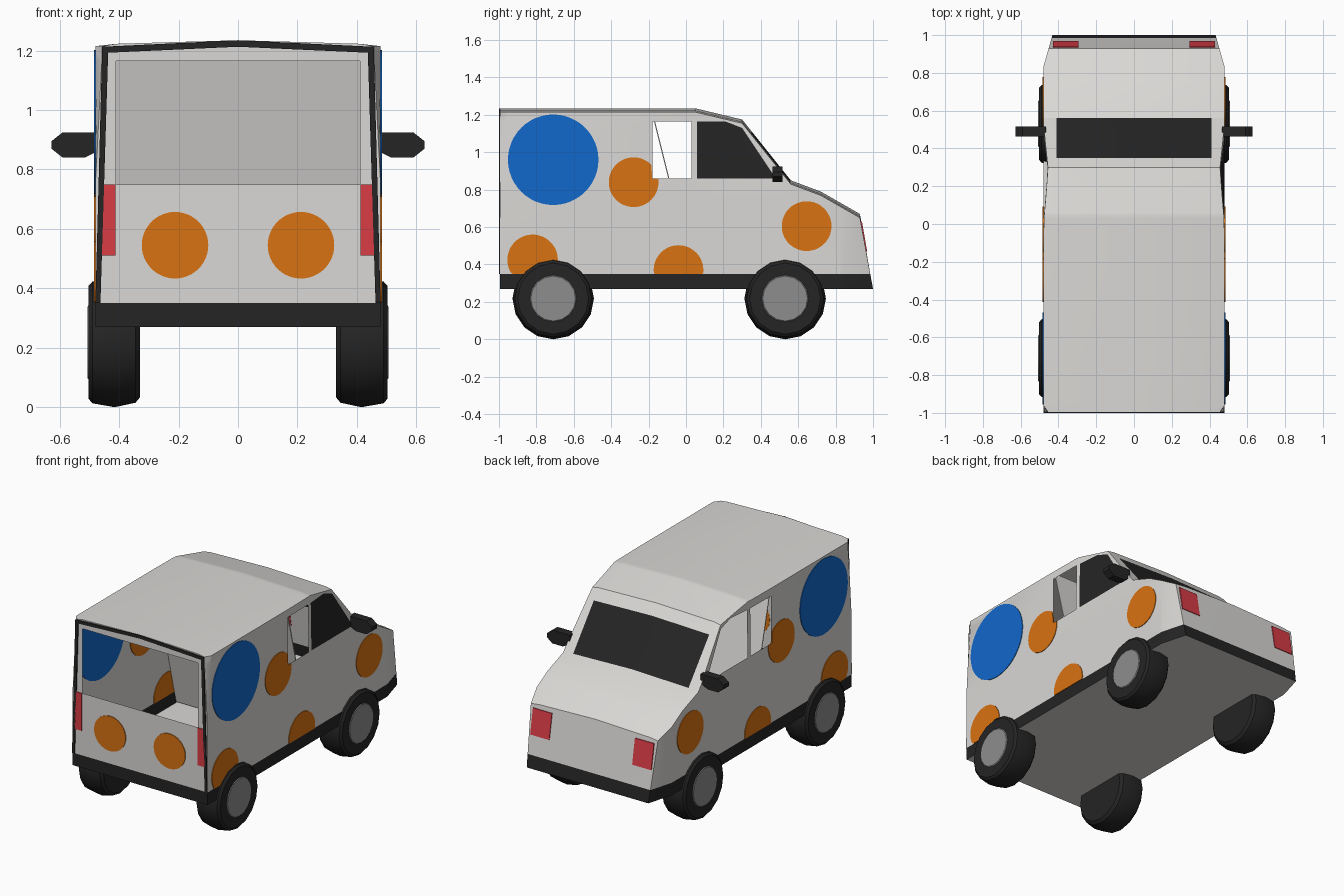
import bpy, bmesh, math
from mathutils import Vector, Matrix

if "Cube" in bpy.data.objects:
    bpy.data.objects.remove(bpy.data.objects["Cube"])


def material(name, r, g, b):
    m = bpy.data.materials.new(name)
    m.diffuse_color = (r, g, b, 1)
    m.use_nodes = True
    m.node_tree.nodes["Principled BSDF"].inputs["Base Color"].default_value = m.diffuse_color
    return m


WHITE = material("white paint", 0.70, 0.69, 0.67)
DARK = material("dark trim", 0.018, 0.018, 0.018)
GREY = material("wheel grey", 0.27, 0.27, 0.27)
RED = material("red lamp", 0.70, 0.045, 0.06)
ORANGE = material("orange paint", 0.70, 0.17, 0.006)
BLUE = material("blue paint", 0.006, 0.14, 0.60)


def finish(name, bm, *mats, smooth=True):
    me = bpy.data.meshes.new(name)
    bm.to_mesh(me)
    bm.free()
    for m in mats:
        me.materials.append(m)
    ob = bpy.data.objects.new(name, me)
    bpy.context.collection.objects.link(ob)
    if smooth:
        bpy.ops.object.select_all(action='DESELECT')
        ob.select_set(True)
        bpy.context.view_layer.objects.active = ob
        bpy.ops.object.shade_smooth_by_angle(angle=math.radians(30))
    return ob


def prism(name, polys, depth, mat):
    """Extrude each polygon by the depth vector."""
    bm = bmesh.new()
    for pts in polys:
        base = [bm.verts.new(p) for p in pts]
        top = [bm.verts.new(Vector(p) + Vector(depth)) for p in pts]
        bm.faces.new(base)
        bm.faces.new(top)
        for i in range(len(pts)):
            j = (i + 1) % len(pts)
            bm.faces.new((base[i], base[j], top[j], top[i]))
    bmesh.ops.recalc_face_normals(bm, faces=bm.faces)
    return finish(name, bm, mat, smooth=False)


# Body shell: side profile lofted across x
W = 0.48
REAR = -0.994
profile = [(REAR, .27), (REAR, .35), (REAR, 1.235), (.05, 1.235), (.3, 1.175),
           (.56, .85), (.72, .79), (.93, .67), (.985, .35), (1, .27)]
columns = [(-W, .02), (-.41, .012), (0, 0), (.41, .012), (W, .02)]
bm = bmesh.new()
rows = [[bm.verts.new((x, y, z - (d if z > .5 else 0))) for x, d in columns]
        for y, z in profile]
for i, a in enumerate(rows):
    b = rows[(i + 1) % len(rows)]
    for k in range(4):
        bm.faces.new((a[k], a[k + 1], b[k + 1], b[k]))
for k in (0, 4):
    bm.faces.new([r[k] for r in rows])


def is_wall(f):
    return all(abs(v.co.x) > W - .001 for v in f.verts)


def cut(co, no, walls_only=False):
    faces = [f for f in bm.faces if is_wall(f) or not walls_only]
    geom = set(faces)
    for f in faces:
        geom.update(f.edges)
        geom.update(f.verts)
    bmesh.ops.bisect_plane(bm, geom=list(geom), dist=1e-5, plane_co=co, plane_no=no)


for y in (.56, .83, -.18, .03, .06, .35, -.96):
    cut((0, y, 0), (0, 1, 0))
for z in (.35, .75, .86, 1.165):
    cut((0, 0, z), (0, 0, 1))
cut((0, .3, 1.13), (0, .27, .18), True)
cut((0, .3, 1.13), (0, .035, .09), True)
bmesh.ops.recalc_face_normals(bm, faces=bm.faces)

# Colour by rule, and open the unglazed windows
holes = []
for f in bm.faces:
    c = f.calc_center_median()
    if c.z < .35 and abs(f.normal.z) < .8:
        f.material_index = 1
    if is_wall(f) and .86 < c.z < 1.165:
        in_cab = (c.y > .06 and (c.y - .3) * .27 + (c.z - 1.13) * .18 < 0
                  and (c.y - .3) * .035 + (c.z - 1.13) * .09 < 0)
        if -.18 < c.y < .03 or (in_cab and c.x < 0):
            holes.append(f)
        elif in_cab:
            f.material_index = 1
    elif abs(c.x) < .41:
        if f.normal.y < -.9 and .75 < c.z < 1.165:
            holes.append(f)
        elif .35 < c.y < .56 and c.z > .8:
            f.material_index = 1
bmesh.ops.delete(bm, geom=holes, context='FACES')

# Taper the nose, the cab sides and the rear edge
for v in bm.verts:
    p = v.co
    if p.y > .83:
        p.x *= 1 - .1 * (p.y - .83) / .17
    if abs(p.x) > .45:
        if p.y > 0 and p.z > .86:
            p.x *= 1 - .06 * min(p.y / .3, 1) * (p.z - .86) / .35
        if p.y < -.98 and p.z > .75:
            p.x *= 1 - .05 * (p.z - .75) / .46
finish("van_body", bm, WHITE, DARK)

# Sloping partition behind the cab
prism("cab_partition", [[(-.475, -.18, 1.2), (.475, -.18, 1.2),
                         (.475, .05, .28), (-.475, .05, .28)]], (0, .006, 0), WHITE)

# Dark frame round the rear doors
outer = [(-.48, .35), (-.457, 1.213), (0, 1.235), (.457, 1.213), (.48, .35)]
inner = [(-.463, .35), (-.437, 1.193), (0, 1.213), (.437, 1.193), (.463, .35)]
prism("rear_door_frame",
      [[(p[0], -1, p[1]) for p in (outer[i], outer[i + 1], inner[i + 1], inner[i])]
       for i in range(4)], (0, .008, 0), DARK)


def ring(cy, cz, r, n=48):
    return [(cy + r * math.cos(2 * math.pi * i / n), cz + r * math.sin(2 * math.pi * i / n))
            for i in range(n)]


def side_spot(cy, cz, r):
    """Circle clipped by the sill and the side window corner."""
    out = []
    for y, z in ring(cy, cz, r):
        p = (-.18, .86) if (y > -.18 and z > .86 and y < .03) else (y, max(z, .35))
        if not out or p != out[-1]:
            out.append(p)
    return out


def front_y(z):
    return .93 + (.67 - z) / .32 * .055


spots = [("blue_spot", -.71, .96, .242, BLUE), ("window_spot", -.28, .84, .133, ORANGE),
         ("front_spot", .645, .605, .133, ORANGE), ("sill_spot", -.04, .37, .133, ORANGE),
         ("rear_wheel_spot", -.82, .425, .135, ORANGE)]
tyre = [(.33, 0), (.33, .185), (.345, .203), (.415, .218), (.49, .205), (.503, .19),
        (.503, .125), (.507, .12), (.507, 0)]
mirror = [(.465, .865), (.515, .84), (.59, .84), (.628, .87), (.628, .895),
          (.59, .925), (.465, .925)]

for side, s in (("right", 1), ("left", -1)):
    # Painted spots on the side walls, showing inside too
    for name, cy, cz, r, mat in spots:
        prism(f"{side}_{name}", [[(s * W - .004, y, z) for y, z in side_spot(cy, cz, r)]],
              (.008, 0, 0), mat)
    # Rear door spots and lamps
    prism(f"{side}_rear_door_spot", [[(x, -.999, z) for x, z in ring(s * .212, .545, .112)]],
          (0, .006, 0), ORANGE)
    prism(f"{side}_tail_lamp", [[(s * x, -1, z) for x, z in
          ((.412, .51), (.463, .51), (.463, .75), (.412, .75))]], (0, .008, 0), RED)
    prism(f"{side}_head_lamp", [[(s * x, front_y(z) - .004, z) for x, z in
          ((.295, .47), (.43, .47), (.43, .63), (.295, .63))]], (0, .008, 0), RED)
    # Door mirror
    prism(f"{side}_mirror", [[(s * x, .462, z) for x, z in mirror]], (0, .054, 0), DARK)
    # Wheels: lathed tyre with grey hub
    for end, cy in (("front", .53), ("rear", -.71)):
        bm = bmesh.new()
        vs = [bm.verts.new((s * x, 0, r)) for x, r in tyre]
        es = [bm.edges.new(vs[i:i + 2]) for i in range(len(vs) - 1)]
        bmesh.ops.spin(bm, geom=vs + es, cent=(0, 0, 0), axis=(1, 0, 0),
                       angle=2 * math.pi, steps=16)
        bmesh.ops.remove_doubles(bm, verts=bm.verts, dist=1e-4)
        bmesh.ops.recalc_face_normals(bm, faces=bm.faces)
        for f in bm.faces:
            if abs(f.calc_center_median().x) > .504:
                f.material_index = 1
        bmesh.ops.translate(bm, verts=bm.verts, vec=(0, cy, .218))
        finish(f"{side}_{end}_wheel", bm, DARK, GREY)
